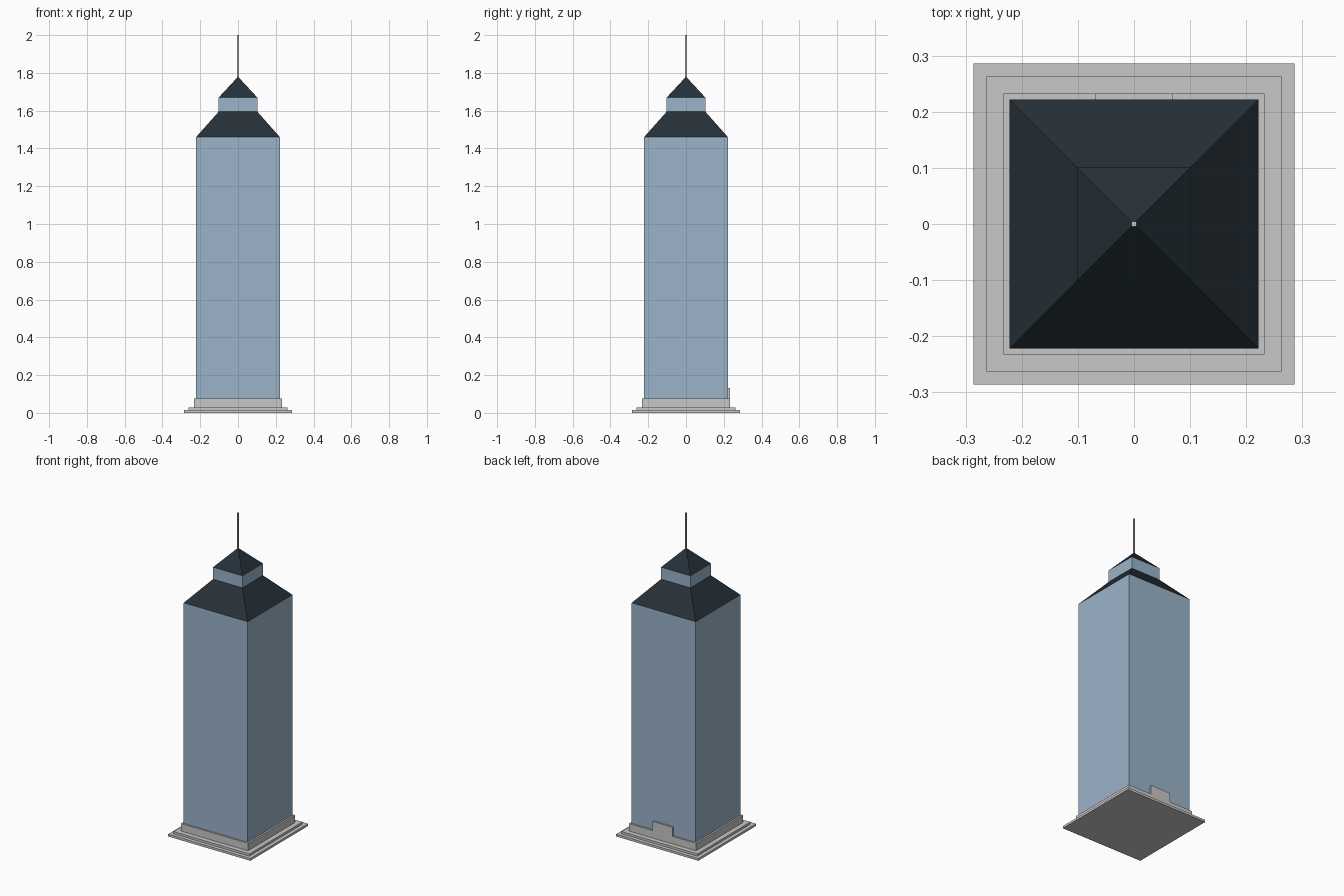
import bpy

if "Cube" in bpy.data.objects:
    bpy.data.objects.remove(bpy.data.objects["Cube"])


def material(name, rgb):
    m = bpy.data.materials.new(name)
    m.diffuse_color = (*rgb, 1.0)
    m.use_nodes = True
    m.node_tree.nodes["Principled BSDF"].inputs["Base Color"].default_value = m.diffuse_color
    return m


stone = material("light grey stone", (0.58, 0.58, 0.58))
glass = material("blue glass", (0.328, 0.456, 0.591))
slate = material("dark slate", (0.019, 0.030, 0.040))


def frustum(name, mat, half, z0, z1, top=None, half_y=None, y=0.0):
    """Square block from z0 to z1; 'top' is the half width at z1 (0 = pyramid)."""
    hy = half if half_y is None else half_y
    k = 1.0 if top is None else top / half
    signs = [(-1, -1), (1, -1), (1, 1), (-1, 1)]
    verts = [(sx * half, y + sy * hy, z0) for sx, sy in signs]
    faces = [(3, 2, 1, 0)]
    if k == 0:
        verts.append((0, y, z1))
        faces += [(i, (i + 1) % 4, 4) for i in range(4)]
    else:
        verts += [(sx * half * k, y + sy * hy * k, z1) for sx, sy in signs]
        faces += [(i, (i + 1) % 4, (i + 1) % 4 + 4, i + 4) for i in range(4)]
        faces.append((4, 5, 6, 7))
    me = bpy.data.meshes.new(name)
    me.from_pydata(verts, [], faces)
    me.materials.append(mat)
    ob = bpy.data.objects.new(name, me)
    bpy.context.collection.objects.link(ob)
    return ob


# Stepped base
frustum("lower_step", stone, 0.286, 0.0, 0.014)
frustum("upper_step", stone, 0.263, 0.014, 0.028)
frustum("plinth", stone, 0.233, 0.028, 0.075)

# Entrance block on the back, flush with the plinth
frustum("entrance", stone, 0.069, 0.075, 0.132, half_y=0.0065, y=0.2265)

# Tower shaft, sloped roof, lantern, pyramid and mast
frustum("tower_shaft", glass, 0.222, 0.075, 1.46)
frustum("lower_roof", slate, 0.222, 1.46, 1.595, top=0.102)
frustum("lantern", glass, 0.102, 1.595, 1.67)
frustum("upper_roof", slate, 0.102, 1.67, 1.78, top=0.0)
frustum("mast", stone, 0.0045, 1.77, 2.0)
